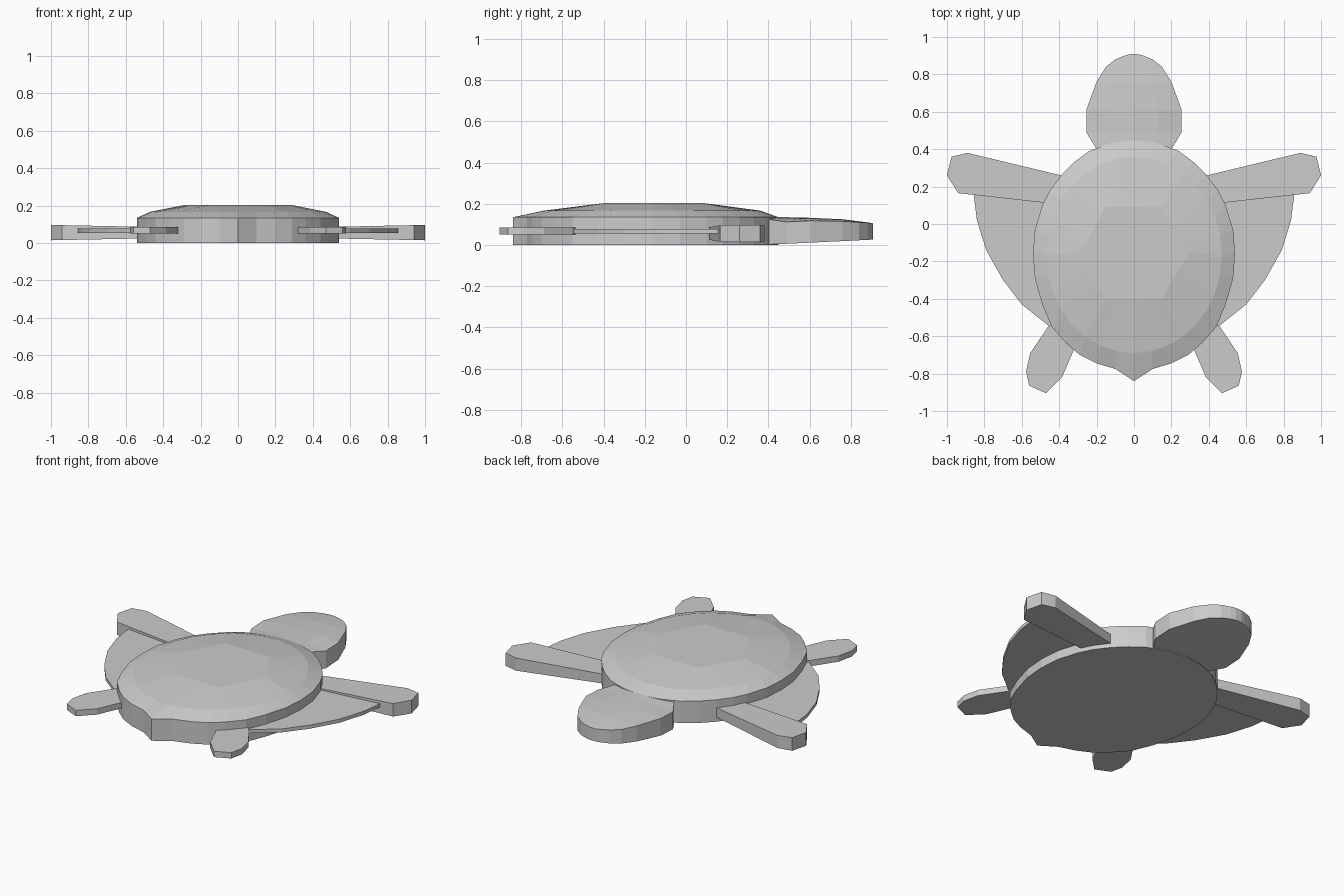
import bpy
import math

if "Cube" in bpy.data.objects:
    bpy.data.objects.remove(bpy.data.objects["Cube"])

# One neutral colour for the whole animal
grey = bpy.data.materials.new("soft grey")
grey.diffuse_color = (0.6, 0.6, 0.6, 1)
grey.use_nodes = True
grey.node_tree.nodes["Principled BSDF"].inputs["Base Color"].default_value = grey.diffuse_color


def make(name, verts, faces):
    mesh = bpy.data.meshes.new(name)
    mesh.from_pydata(verts, [], faces)
    mesh.materials.append(grey)
    obj = bpy.data.objects.new(name, mesh)
    bpy.context.collection.objects.link(obj)
    return obj


def mirrored(half):
    """Clockwise right half (front tip to rear tip) -> closed ring."""
    return half + [(-x, y) for x, y in half[-2:0:-1]]


def loft(name, rings):
    """Join equal rings listed from top to bottom and cap both ends."""
    n = len(rings[0])
    verts = [p for ring in rings for p in ring]
    faces = [tuple(range(n))[::-1], tuple(range(len(verts) - n, len(verts)))]
    for r in range(len(rings) - 1):
        for i in range(n):
            j = (i + 1) % n
            faces.append((r * n + i, r * n + j, (r + 1) * n + j, (r + 1) * n + i))
    return make(name, verts, faces)


def slab_pair(name, outline, low, high):
    """Thin clockwise plate on both sides; low and high give z from x."""
    for side, sign in (("right", 1), ("left", -1)):
        pts = outline if sign == 1 else [(-x, y) for x, y in reversed(outline)]
        loft(f"{side}_{name}", [[(x, y, high(abs(x))) for x, y in pts],
                                [(x, y, low(abs(x))) for x, y in pts]])


# Shell: pointed oval rim, bevelled shoulder and six-sided crown
rim = mirrored([(0, .45), (.12, .435), (.24, .39), (.32, .33), (.39, .26),
                (.45, .18), (.49, .10), (.53, -.03), (.54, -.16), (.53, -.29),
                (.49, -.43), (.44, -.55), (.36, -.64), (.29, -.70),
                (.20, -.745), (.10, -.775), (0, -.84)])
shoulder = mirrored([(.47 * math.sin(math.pi * i / 16),
                      -.165 + .525 * math.cos(math.pi * i / 16)) for i in range(17)])
corners = [(0, .09), (.15, .09), (.29, -.155), (.15, -.40), (0, -.40)]
crown = []
for k, steps in enumerate((3, 5, 5, 3)):
    (ax, ay), (bx, by) = corners[k], corners[k + 1]
    crown += [(ax + (bx - ax) * s / steps, ay + (by - ay) * s / steps)
              for s in range(steps)]
crown = mirrored(crown + [corners[-1]])
loft("shell", [[(x, y, z) for x, y in ring] for ring, z in
               ((crown, .203), (shoulder, .167), (rim, .135), (rim, 0))])

# Head: rows of (y, half width, middle top, edge top, bottom)
rows = [(.34, .20, .138, .125, .003), (.40, .20, .138, .125, .003),
        (.49, .255, .135, .112, .006), (.61, .255, .132, .118, .012),
        (.76, .20, .125, .115, .019), (.84, .15, .115, .110, .023),
        (.88, .10, .110, .108, .025), (.90, .05, .107, .106, .026),
        (.908, .02, .105, .105, .027)]
sections = []
for y, w, mid, edge, low in rows:
    fr = (-1, -.5, 0, .5, 1)
    sections.append([(w * f, y, mid + (edge - mid) * f * f) for f in fr]
                    + [(w, y, low), (-w, y, low)])
loft("head", sections)

# Front flippers, thickening toward the tip
slab_pair("front_flipper",
          [(.36, .25), (.39, .26), (.89, .38), (.975, .36), (1, .26),
           (.94, .165), (.49, .115), (.36, .10)],
          lambda x: .035 - .02 * x, lambda x: .077 + .02 * x)

# Thin side webs behind the front flippers
slab_pair("side_web",
          [(.42, .17), (.86, .19), (.855, .14), (.84, .02), (.79, -.14),
           (.70, -.30), (.60, -.43), (.45, -.55), (.38, -.55)],
          lambda x: .055, lambda x: .077)

# Rear flippers
slab_pair("rear_flipper",
          [(.40, -.50), (.46, -.55), (.555, -.69), (.577, -.79), (.56, -.865),
           (.47, -.905), (.385, -.82), (.32, -.67), (.28, -.60)],
          lambda x: .05, lambda x: .086)

# Make all outward faces consistent
import bmesh
for obj in bpy.context.collection.objects:
    bm = bmesh.new()
    bm.from_mesh(obj.data)
    bmesh.ops.recalc_face_normals(bm, faces=bm.faces)
    bm.to_mesh(obj.data)
    bm.free()
